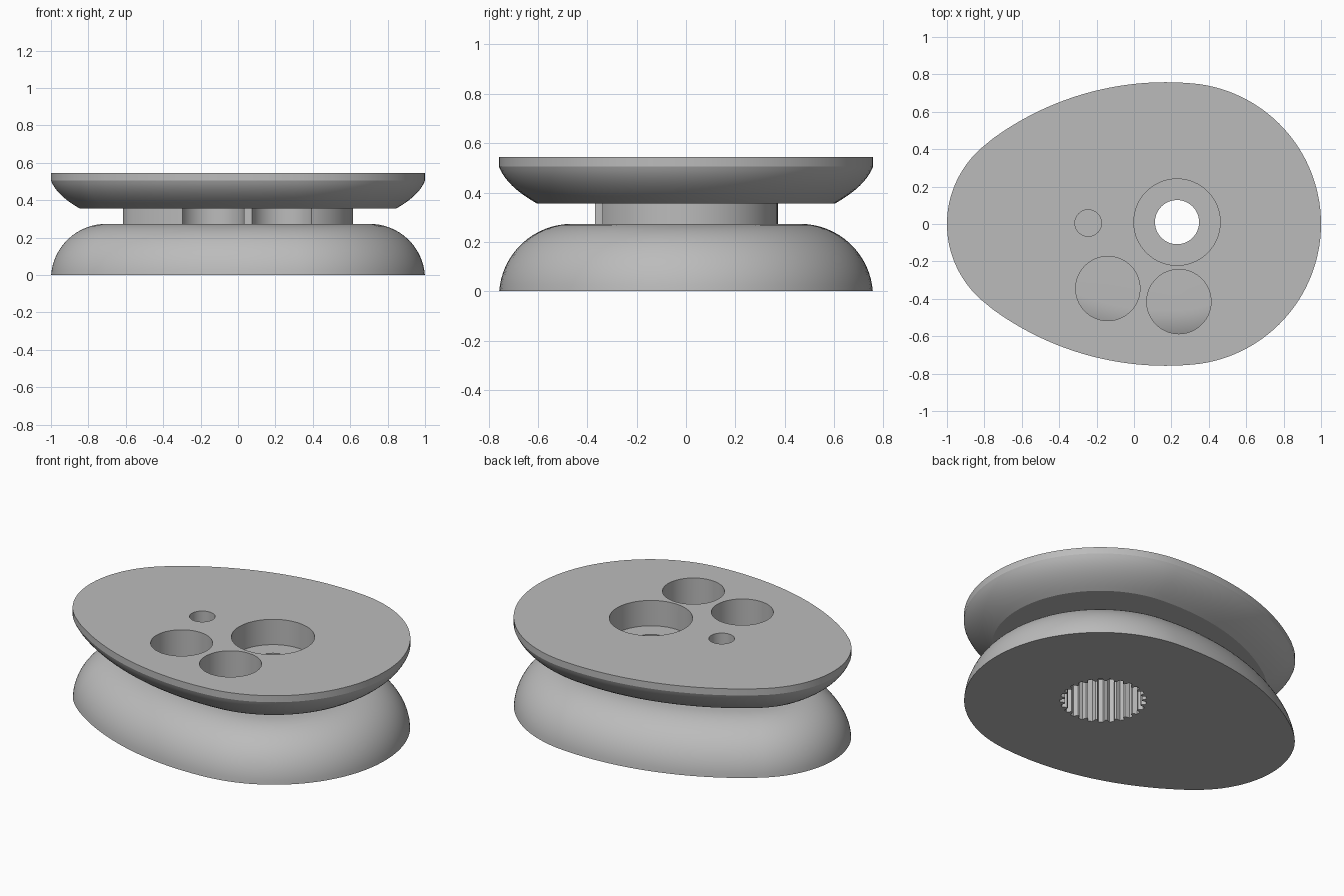
import bpy
import bmesh
from math import sin, cos, pi, radians, sqrt

cube = bpy.data.objects.get("Cube")
if cube:
    bpy.data.objects.remove(cube, do_unlink=True)

grey = bpy.data.materials.new("plain grey")
grey.use_nodes = True
grey.diffuse_color = (0.5, 0.5, 0.5, 1)
grey.node_tree.nodes["Principled BSDF"].inputs["Base Color"].default_value = (0.5, 0.5, 0.5, 1)


def egg(inset):
    """Egg outline of tangent arcs, offset inwards by a distance."""
    arcs = [(0.245, 0, 0.755, 0, 84.7, 28),
            (0.17, -0.812, 1.57, 84.7, 127.8, 24),
            (-0.46, 0, 0.54, 127.8, 180, 18)]
    half = []
    for cx, cy, r, start, end, steps in arcs:
        for i in range(steps):
            a = radians(start + (end - start) * i / steps)
            half.append((cx + (r - inset) * cos(a), cy + (r - inset) * sin(a)))
    half.append((inset - 1, 0))
    return half + [(x, -y) for x, y in reversed(half[1:-1])]


def circle(x, y, r, n=64):
    return [(x + r * cos(2 * pi * i / n), y + r * sin(2 * pi * i / n)) for i in range(n)]


def loft(name, rings):
    """Closed solid through a stack of (outline, height) rings."""
    bm = bmesh.new()
    loops = [[bm.verts.new((x, y, z)) for x, y in outline] for outline, z in rings]
    for low, high in zip(loops, loops[1:]):
        for i in range(len(low)):
            bm.faces.new((low[i - 1], low[i], high[i], high[i - 1]))
    bm.faces.new(loops[0][::-1])
    bm.faces.new(loops[-1])
    bmesh.ops.recalc_face_normals(bm, faces=bm.faces)
    mesh = bpy.data.meshes.new(name)
    bm.to_mesh(mesh)
    bm.free()
    mesh.materials.append(grey)
    obj = bpy.data.objects.new(name, mesh)
    bpy.context.collection.objects.link(obj)
    return obj


def activate(obj):
    bpy.ops.object.select_all(action='DESELECT')
    obj.select_set(True)
    bpy.context.view_layer.objects.active = obj


def cut(obj, outline, bottom, top):
    """Remove a straight-walled hole from a part."""
    cutter = loft("cutter", [(outline, bottom), (outline, top)])
    cutter.hide_render = True
    mod = obj.modifiers.new("hole", 'BOOLEAN')
    mod.operation = 'DIFFERENCE'
    mod.solver = 'EXACT'
    mod.object = cutter
    activate(obj)
    bpy.ops.object.modifier_apply(modifier=mod.name)
    bpy.data.objects.remove(cutter, do_unlink=True)


BODY_TOP, PLATE_BOTTOM, PLATE_TOP = 0.273, 0.355, 0.545
FILLET = 0.295
hub = (0.23, 0.01)

# Rounded lower body: flat base, large fillet up to the flat top
body_rings = []
start = FILLET - BODY_TOP
for i in range(17):
    h = start + (FILLET - start) * sin(pi / 2 * i / 16)
    inset = FILLET - sqrt(max(FILLET ** 2 - h ** 2, 0))
    body_rings.append((egg(inset), h - start))
lower_body = loft("lower_body", body_rings)

# Narrow neck between the two flanges
neck = loft("neck", [(egg(0.385), BODY_TOP), (egg(0.385), PLATE_BOTTOM)])

# Upper plate with a curved underside and a straight rim
plate_rings = [(egg(0.155), PLATE_BOTTOM)]
for i in range(1, 11):
    t = i / 10
    inset = 0.155 * (1 - t) ** 2 + 2 * t * (1 - t) * 0.03
    z = PLATE_BOTTOM + 2 * t * (1 - t) * 0.07 + 0.15 * t * t
    plate_rings.append((egg(inset), z))
plate_rings.append((egg(0), PLATE_TOP))
upper_plate = loft("upper_plate", plate_rings)

# Round holes through plate and neck, and the central bore
for x, y, r in [(-0.14, -0.345, 0.172), (0.24, -0.415, 0.172),
                (-0.245, 0.005, 0.071), (*hub, 0.118)]:
    for part in (upper_plate, neck):
        cut(part, circle(x, y, r), 0.2, 0.7)

# Counterbore for the screw head
cut(upper_plate, circle(*hub, 0.231), 0.39, 0.7)

# Toothed socket in the base
teeth = 25
socket = []
for i in range(teeth):
    for step, r in [(0, 0.24), (0.4, 0.24), (0.6, 0.215), (0.8, 0.215)]:
        a = 2 * pi * (i + step) / teeth
        socket.append((hub[0] + r * cos(a), hub[1] + r * sin(a)))
cut(lower_body, socket, -0.1, 0.4)

for part in (lower_body, neck, upper_plate):
    activate(part)
    bpy.ops.object.shade_smooth_by_angle(angle=radians(20))
